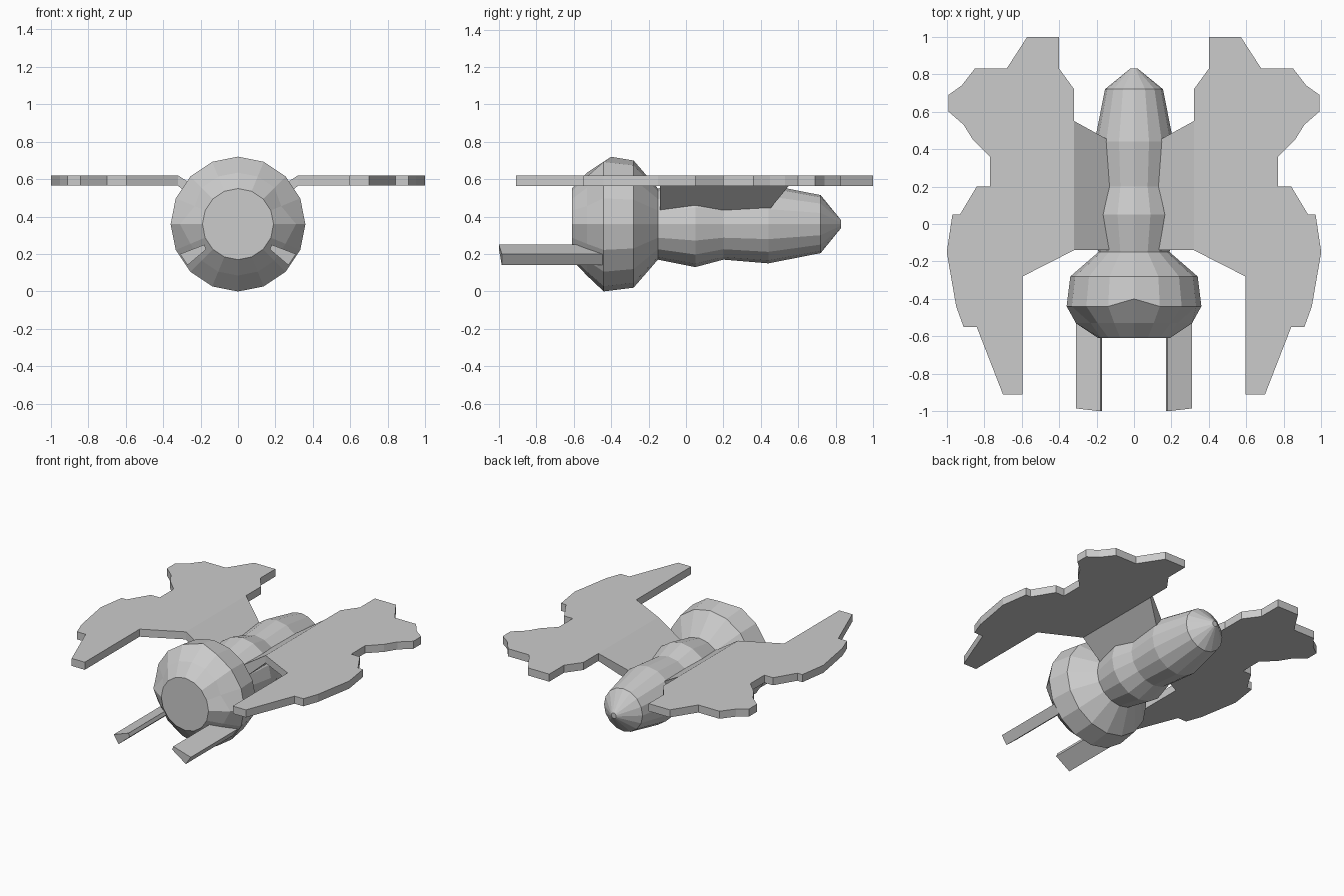
import bpy, bmesh
from math import sin, cos, pi

if "Cube" in bpy.data.objects:
    bpy.data.objects.remove(bpy.data.objects["Cube"])

SIDES, CZ = 16, 0.36


def make_object(name, bm, mirror=False):
    bmesh.ops.recalc_face_normals(bm, faces=bm.faces)
    me = bpy.data.meshes.new(name)
    bm.to_mesh(me)
    bm.free()
    ob = bpy.data.objects.new(name, me)
    bpy.context.collection.objects.link(ob)
    if mirror:
        ob.modifiers.new("mirror", 'MIRROR').use_axis[0] = True
    return ob


def loft(name, sections, mirror=False):
    """Skin matching closed sections and cap both ends."""
    bm = bmesh.new()
    rings = [[bm.verts.new(p) for p in s] for s in sections]
    for a, b in zip(rings, rings[1:]):
        for i in range(len(a)):
            j = (i + 1) % len(a)
            bm.faces.new((a[i], a[j], b[j], b[i]))
    bm.faces.new(rings[0])
    bm.faces.new(rings[-1])
    return make_object(name, bm, mirror)


def ring(y, r):
    return [(r * cos(2 * pi * i / SIDES), y, CZ + r * sin(2 * pi * i / SIDES))
            for i in range(SIDES)]


# Nose cheek ring: fuller at the sides, flatter on top, with two side notches
cheek = []
for i in range(SIDES):
    a = 2 * pi * i / SIDES
    r = 0.31 if i in (0, 8) else 0.25 if i in (1, 7) else 0.275
    cheek.append((r * cos(a), -0.53, CZ + r * sin(a)))

# Rim of the nose, set back a little at the top
rim = ring(-0.44, 0.36)
rim[4] = (0, -0.40, CZ + 0.36)

# Turned fuselage, nose to tail
profile = [(-0.28, 0.34), (-0.15, 0.19), (0.05, 0.23), (0.20, 0.19),
           (0.44, 0.21), (0.72, 0.155), (0.83, 0.02)]
loft("fuselage", [ring(-0.61, 0.19), cheek, rim] + [ring(y, r) for y, r in profile])

# Flat wings with stepped outer edge
outline = [(0.40, 1.0), (0.57, 1.0), (0.68, 0.83), (0.85, 0.83), (0.92, 0.74),
           (0.99, 0.69), (0.99, 0.60), (0.91, 0.53), (0.86, 0.45), (0.77, 0.36),
           (0.77, 0.20), (0.84, 0.20), (0.93, 0.05), (0.97, 0.05), (1.0, -0.15),
           (0.95, -0.44), (0.91, -0.55), (0.84, -0.55), (0.70, -0.91), (0.595, -0.91),
           (0.595, -0.28), (0.32, -0.14), (0.32, 0.72), (0.40, 0.83)]
loft("wing", [[(x, y, z) for x, y in outline] for z in (0.565, 0.62)], True)

# Sloping roots joining wings to fuselage
loft("wing_root", [
    [(0.32, -0.14, 0.565), (0.32, 0.55, 0.565), (0.32, 0.55, 0.62), (0.32, -0.14, 0.62)],
    [(0.17, -0.14, 0.43), (0.17, 0.44, 0.43), (0.12, 0.44, 0.49), (0.12, -0.14, 0.49)]], True)

# Slanted forward barrels
section = [(0.18, 0.25), (0.17, 0.225), (0.27, 0.14), (0.31, 0.20)]
front = [(x, y, z) for (x, z), y in zip(section, (-1.0, -1.0, -0.985, -0.985))]
loft("barrel", [front, [(x, -0.40, z) for x, z in section]], True)
